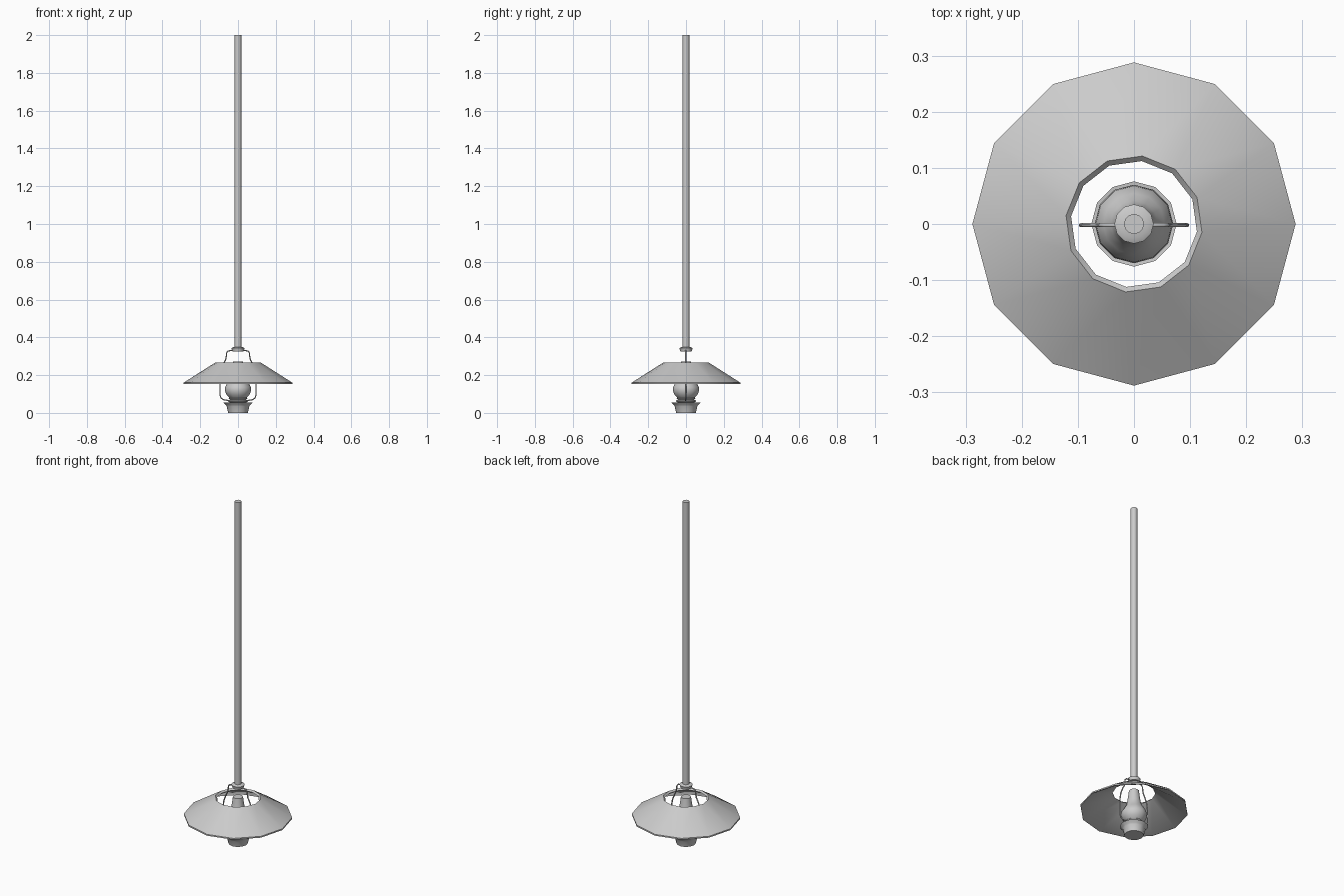
import bpy
import bmesh
from math import cos, sin, pi, radians

cube = bpy.data.objects.get("Cube")
if cube:
    bpy.data.objects.remove(cube, do_unlink=True)

# One plain grey metal for the whole lamp
metal = bpy.data.materials.new("light grey")
metal.use_nodes = True
GREY = (0.6, 0.6, 0.6, 1)
metal.diffuse_color = GREY
metal.node_tree.nodes["Principled BSDF"].inputs["Base Color"].default_value = GREY


def finish(obj, angle=40):
    obj.data.materials.append(metal)
    bpy.ops.object.select_all(action='DESELECT')
    obj.select_set(True)
    bpy.context.view_layer.objects.active = obj
    bpy.ops.object.shade_smooth_by_angle(angle=radians(angle))


def lathe(name, profile, sides=12, closed=False):
    """Spin (radius, height, twist in degrees) points around z."""
    bm = bmesh.new()
    rings = []
    for r, z, *twist in profile:
        t = radians(twist[0]) if twist else 0
        rings.append([bm.verts.new((r * cos(t + 2 * pi * i / sides),
                                    r * sin(t + 2 * pi * i / sides), z))
                      for i in range(sides)])
    pairs = list(zip(rings, rings[1:]))
    if closed:
        pairs.append((rings[-1], rings[0]))
    else:
        bm.faces.new(rings[0])
        bm.faces.new(rings[-1])
    for a, b in pairs:
        for i in range(sides):
            j = (i + 1) % sides
            bm.faces.new((a[i], a[j], b[j], b[i]))
    bmesh.ops.recalc_face_normals(bm, faces=bm.faces)
    mesh = bpy.data.meshes.new(name)
    bm.to_mesh(mesh)
    bm.free()
    obj = bpy.data.objects.new(name, mesh)
    bpy.context.collection.objects.link(obj)
    finish(obj)


def wire(name, points, side):
    """Thin bent rod in the xz plane, mirrored by side."""
    curve = bpy.data.curves.new(name, 'CURVE')
    curve.dimensions = '3D'
    curve.bevel_depth = 0.0035
    curve.bevel_resolution = 1
    curve.use_fill_caps = True
    spline = curve.splines.new('POLY')
    spline.points.add(len(points) - 1)
    for p, (x, z) in zip(spline.points, points):
        p.co = (side * x, -0.002, z, 1)
    obj = bpy.data.objects.new(name, curve)
    bpy.context.collection.objects.link(obj)
    bpy.ops.object.select_all(action='DESELECT')
    obj.select_set(True)
    bpy.context.view_layer.objects.active = obj
    bpy.ops.object.convert(target='MESH')
    finish(bpy.context.object, 60)


# Hanging pole and its collar
lathe("pole", [(0.018, 0.34), (0.018, 2.0)])
lathe("pole_collar", [(0.03, 0.325), (0.035, 0.343), (0.025, 0.348)])

# Thin conical shade, its upper opening slightly twisted
lathe("shade", [(0.288, 0.152), (0.288, 0.16), (0.122, 0.266, -7),
                (0.113, 0.257, -7), (0.281, 0.152)], closed=True)

# Burner base with flared lip, and the ring above it
lathe("burner", [(0.052, 0), (0.06, 0.035), (0.064, 0.042),
                 (0.076, 0.054), (0.06, 0.052), (0.04, 0.055)])
lathe("burner_ring", [(0.038, 0.053), (0.052, 0.06), (0.052, 0.066),
                      (0.042, 0.071), (0.05, 0.077), (0.042, 0.084)])

# Globe running up into the chimney
lathe("chimney", [(0.042, 0.078), (0.06, 0.094), (0.07, 0.118),
                  (0.068, 0.137), (0.055, 0.16), (0.042, 0.182),
                  (0.036, 0.205), (0.027, 0.271)])

# Pair of wires from the collar through the shade to the burner
path = [(0.03, 0.331), (0.052, 0.328), (0.06, 0.319), (0.062, 0.3),
        (0.066, 0.28), (0.076, 0.262), (0.09, 0.225), (0.095, 0.19),
        (0.095, 0.095), (0.09, 0.079), (0.077, 0.07), (0.045, 0.065)]
for label, side in (("left", 1), ("right", -1)):
    wire(label + "_wire", path, side)
